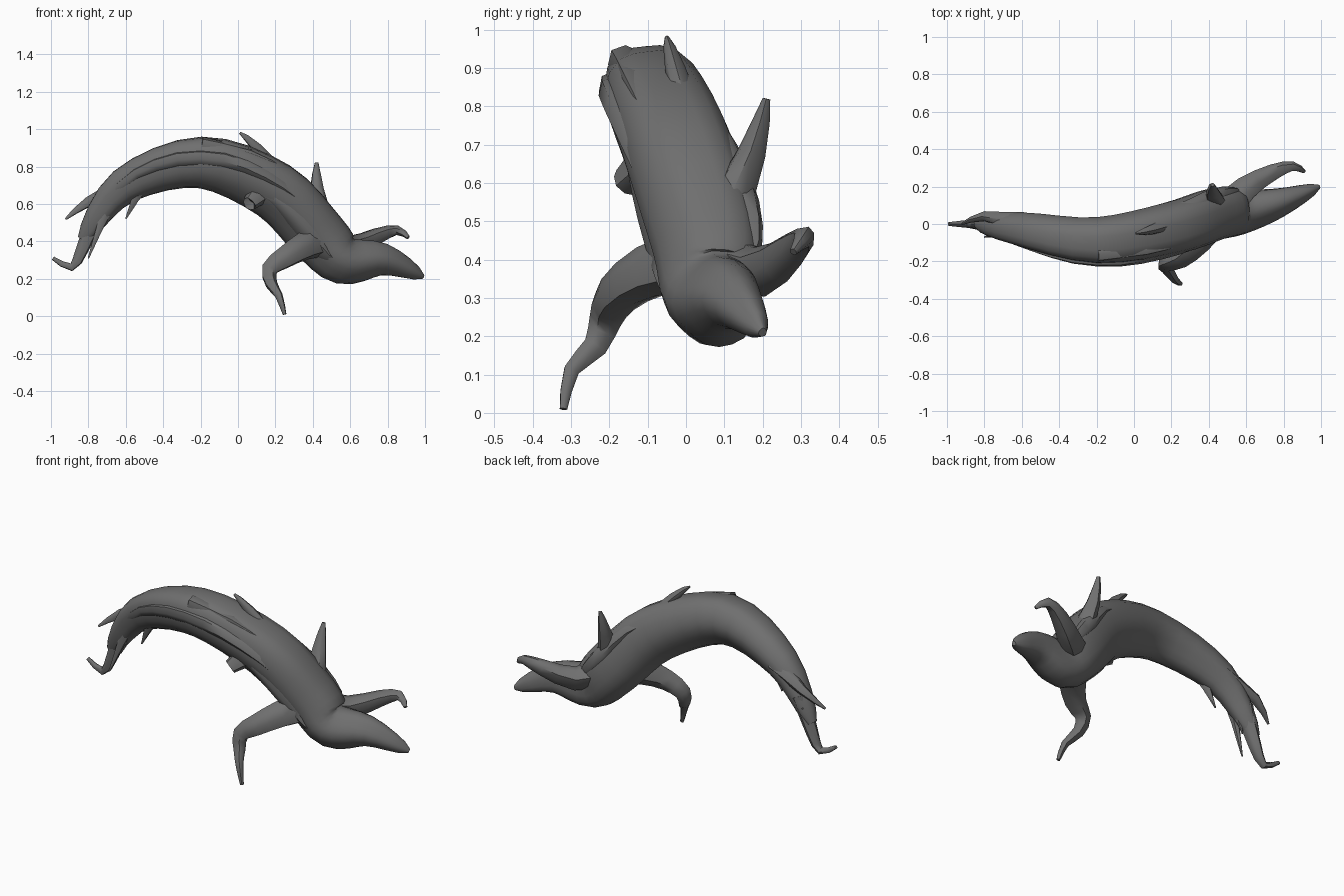
import bpy, bmesh, math
from mathutils import Vector

if "Cube" in bpy.data.objects:
    bpy.data.objects.remove(bpy.data.objects["Cube"])

GREY = (.16, .16, .16, 1)
wood = bpy.data.materials.new("weathered grey wood")
wood.use_nodes = True
wood.diffuse_color = GREY
wood.node_tree.nodes["Principled BSDF"].inputs["Base Color"].default_value = GREY


def smooth_path(points, steps):
    """Curve passing through every point."""
    points = [Vector(point) for point in points]
    points = [points[0], *points, points[-1]]
    path = []
    for before, start, end, after in zip(points, points[1:], points[2:], points[3:]):
        leave, arrive = (end - before) / 2, (after - start) / 2
        for step in range(steps):
            t = step / steps
            ease = t * t * (3 - 2 * t)
            path.append(start.lerp(end, ease)
                        + leave * t * (1 - t) ** 2 - arrive * t * t * (1 - t))
    return path + [points[-1]]


def limb(name, points, base, tip, bulge=0, flat=1, sides=8, steps=2, twist=.3):
    """Tapered tube with twisting bark ridges; returns its rings of points."""
    path = smooth_path(points, steps)
    last = len(path) - 1
    bm = bmesh.new()
    rings = []
    side = old = None
    for i, centre in enumerate(path):
        tangent = (path[min(i + 1, last)] - path[max(i - 1, 0)]).normalized()
        if old is None:
            side = Vector((0, 1, 0))
            side = (side - tangent * side.dot(tangent)).normalized()
        else:
            side = old.rotation_difference(tangent) @ side
        old = tangent
        up = side.cross(tangent)
        t = i / last
        radius = base + (tip - base) * t ** .7 + bulge * max(0, math.sin(math.pi * t)) ** .8
        ring = []
        for k in range(sides):
            angle = math.tau * k / sides
            ridge = math.cos(3 * angle + twist * i) + math.cos(5 * angle - twist * i) / 2
            offset = side * math.cos(angle) * flat + up * math.sin(angle)
            ring.append(bm.verts.new(centre + offset * radius * (1 + ridge * .05)))
        rings.append(ring)
    for ring, following in zip(rings, rings[1:]):
        for k in range(sides):
            bm.faces.new((ring[k - 1], ring[k], following[k], following[k - 1]))
    bm.faces.new(rings[0])
    bm.faces.new(rings[-1])
    bmesh.ops.recalc_face_normals(bm, faces=bm.faces)
    outline = [[vert.co.copy() for vert in ring] for ring in rings]
    mesh = bpy.data.meshes.new(name)
    bm.to_mesh(mesh)
    bm.free()
    mesh.materials.append(wood)
    obj = bpy.data.objects.new(name, mesh)
    bpy.context.collection.objects.link(obj)
    bpy.ops.object.select_all(action="DESELECT")
    obj.select_set(True)
    bpy.context.view_layer.objects.active = obj
    bpy.ops.object.shade_smooth_by_angle(angle=math.radians(50))
    return outline


# Arched trunk, curling into the lower root
trunk = limb("trunk", [
    (-.83, 0, .41), (-.61, -.03, .7), (-.2, -.09, .83), (.2, -.02, .68),
    (.44, .06, .43), (.57, .07, .3), (.78, .12, .3), (.99, .2, .21),
], base=.03, tip=.012, bulge=.14, flat=.9, sides=20, steps=4, twist=.15)


# Raised bark strips that follow the trunk's surface
def bark(name, first, end, around, base, bulge):
    strip = []
    for ring in trunk[first:end:2]:
        centre = sum(ring, Vector()) / len(ring)
        strip.append(ring[around].lerp(centre, .25))
    limb(name, strip, base=base, tip=.01, bulge=bulge)


bark("top_bark", 8, 15, around=13, base=.05, bulge=.01)
bark("front_bark", 3, 16, around=11, base=.01, bulge=.04)
bark("side_bark", 10, 21, around=9, base=.01, bulge=.045)
bark("rear_bark", 11, 20, around=18, base=.01, bulge=.045)

# Front leg-like root
limb("front_root", [
    (.46, .06, .41), (.35, -.09, .37), (.25, -.18, .31), (.17, -.21, .25),
    (.18, -.24, .17), (.22, -.3, .11), (.25, -.32, .01),
], base=.1, tip=.01)

# Back root with hooked tip
limb("back_root", [
    (.48, .06, .4), (.6, .19, .37), (.75, .28, .43), (.85, .31, .46), (.91, .28, .42),
], base=.1, tip=.01)

# Broken spikes on the back of the trunk
limb("rear_spike", [(.45, .08, .48), (.42, .17, .68), (.42, .21, .82)],
     base=.08, tip=.01)
limb("top_spike", [(.32, .04, .64), (.1, -.03, .9), (.01, -.05, .98)],
     base=.06, tip=.006)

# Short hollow stub under the trunk, its rim folding back inside
limb("stub", [(.13, -.07, .67), (.06, -.16, .6), (.08, -.13, .62)],
     base=.07, tip=.02, steps=1)

# Split left end
limb("tail_twig", [
    (-.75, 0, .56), (-.83, 0, .36), (-.89, 0, .26), (-.99, 0, .31),
], base=.055, tip=.01)
limb("upper_twig", [(-.6, 0, .7), (-.8, .04, .61), (-.92, 0, .52)],
     base=.06, tip=.006)

# Pointed splinters hanging from the left end
for name, root, point in (
    ("long_splinter", (-.67, -.03, .66), (-.8, -.07, .31)),
    ("inner_splinter", (-.64, 0, .67), (-.76, -.02, .41)),
    ("under_splinter", (-.5, -.07, .73), (-.6, -.05, .52)),
    ("rear_splinter", (-.65, 0, .68), (-.8, .04, .5)),
):
    limb(name, [root, point], base=.05, tip=.004, sides=6)
